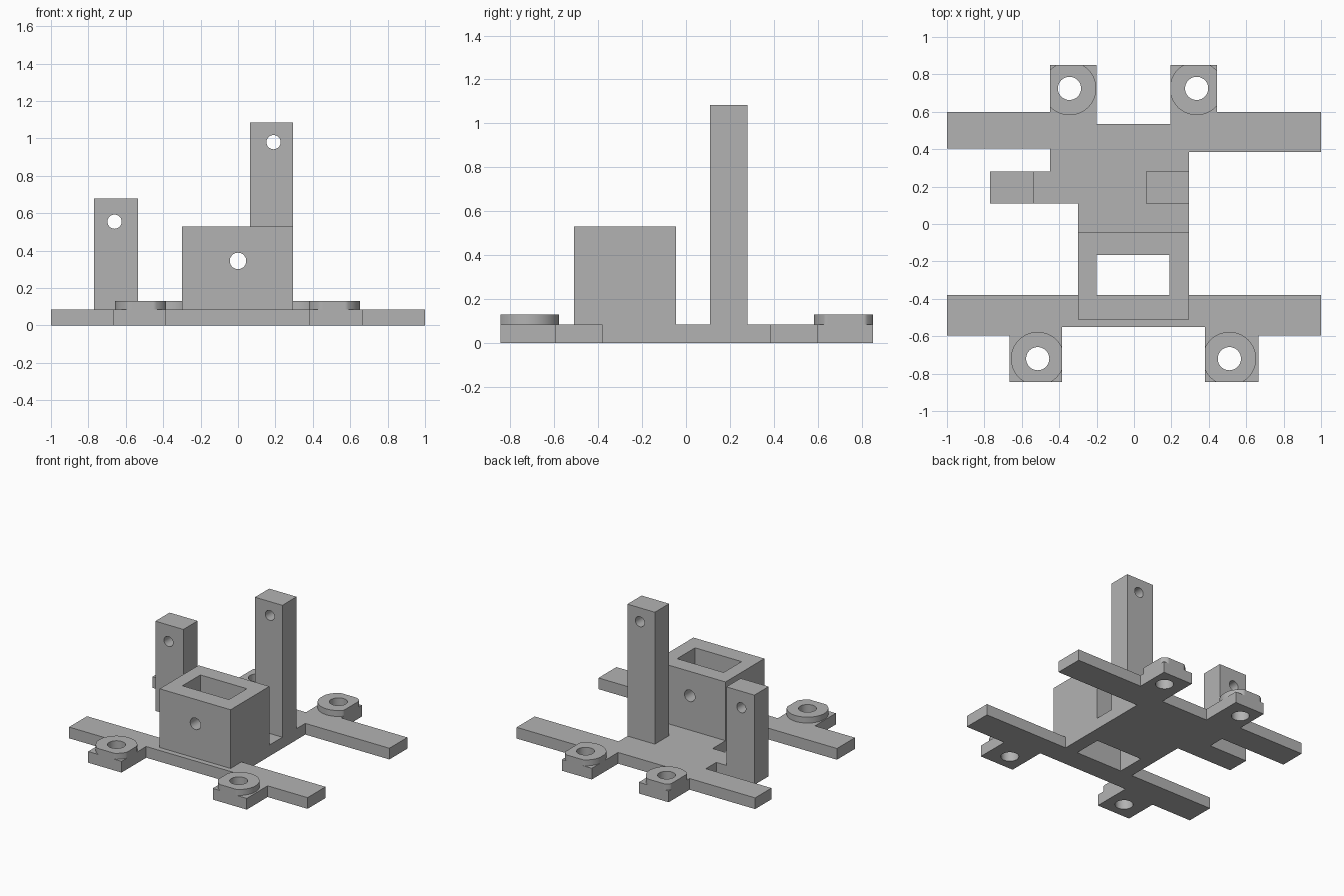
import bpy
import bmesh
import math
from mathutils import Matrix

if "Cube" in bpy.data.objects:
    bpy.data.objects.remove(bpy.data.objects["Cube"], do_unlink=True)

GREY = (0.45, 0.45, 0.45, 1.0)
mat = bpy.data.materials.new("plain grey")
mat.use_nodes = True
mat.diffuse_color = GREY
mat.node_tree.nodes["Principled BSDF"].inputs["Base Color"].default_value = GREY

PLATE = 0.085   # plate thickness
BOSS_TOP = 0.13


def make_object(name, bm):
    bmesh.ops.recalc_face_normals(bm, faces=bm.faces[:])
    mesh = bpy.data.meshes.new(name)
    bm.to_mesh(mesh)
    bm.free()
    mesh.materials.append(mat)
    obj = bpy.data.objects.new(name, mesh)
    bpy.context.collection.objects.link(obj)
    return obj


def prism(name, outline, z0, z1):
    """Extrude a flat outline from z0 up to z1."""
    bm = bmesh.new()
    face = bm.faces.new([bm.verts.new((x, y, z0)) for x, y in outline])
    top = bmesh.ops.extrude_face_region(bm, geom=[face])["geom"]
    verts = [v for v in top if isinstance(v, bmesh.types.BMVert)]
    bmesh.ops.translate(bm, verts=verts, vec=(0, 0, z1 - z0))
    return make_object(name, bm)


def block(name, x0, x1, y0, y1, z0, z1):
    return prism(name, [(x0, y0), (x1, y0), (x1, y1), (x0, y1)], z0, z1)


def rod(name, centre, radius, length, along_y=False):
    bm = bmesh.new()
    turn = Matrix.Rotation(math.pi / 2 if along_y else 0, 4, "X")
    bmesh.ops.create_cone(bm, cap_ends=True, segments=48, radius1=radius, radius2=radius,
                          depth=length, matrix=Matrix.Translation(centre) @ turn)
    return make_object(name, bm)


def cut(obj, cutters):
    for cutter in cutters:
        mod = obj.modifiers.new("cut", "BOOLEAN")
        mod.operation = "DIFFERENCE"
        mod.solver = "EXACT"
        mod.object = cutter
        bpy.context.view_layer.objects.active = obj
        bpy.ops.object.modifier_apply(modifier=mod.name)
        bpy.data.objects.remove(cutter, do_unlink=True)


def finish(obj):
    bpy.ops.object.select_all(action="DESELECT")
    obj.select_set(True)
    bpy.context.view_layer.objects.active = obj
    bpy.ops.object.shade_smooth_by_angle(angle=math.radians(30))


# Mounting tabs: name, screw centre, and the tab rectangle that trims the boss
tabs = [
    ("front_right", -0.515, -0.72, (-0.665, -0.385, -0.845, -0.5)),
    ("front_left", 0.51, -0.72, (0.38, 0.665, -0.845, -0.5)),
    ("back_right", -0.345, 0.725, (-0.45, -0.2, 0.5, 0.85)),
    ("back_left", 0.335, 0.725, (0.195, 0.445, 0.5, 0.85)),
]


def screw_hole(x, y):
    return rod("hole_cutter", (x, y, 0.05), 0.062, 0.4)


def shaft_hole(x, y, z, radius):
    return rod("hole_cutter", (x, y, z), radius, 1.0, along_y=True)


def window():
    return block("window_cutter", -0.2, 0.19, -0.38, -0.165, -0.2, 0.8)


# Base plate with bars, tabs and side arm
plate = prism("base_plate", [
    (-1, -0.595), (-0.665, -0.595), (-0.665, -0.845), (-0.385, -0.845),
    (-0.385, -0.55), (0.38, -0.55), (0.38, -0.845), (0.665, -0.845),
    (0.665, -0.595), (1, -0.595), (1, -0.38), (0.295, -0.38),
    (0.295, 0.385), (1, 0.385), (1, 0.6), (0.445, 0.6),
    (0.445, 0.85), (0.195, 0.85), (0.195, 0.535), (-0.2, 0.535),
    (-0.2, 0.85), (-0.45, 0.85), (-0.45, 0.6), (-1, 0.6),
    (-1, 0.405), (-0.45, 0.405), (-0.45, 0.28), (-0.77, 0.28),
    (-0.77, 0.11), (-0.3, 0.11), (-0.3, -0.38), (-1, -0.38)], 0, PLATE)
cut(plate, [window()] + [screw_hole(x, y) for _, x, y, _ in tabs])
finish(plate)

# Round bosses, trimmed flush with the tab edges
for name, x, y, (x0, x1, y0, y1) in tabs:
    ring = []
    for i in range(96):
        a = math.tau * i / 96
        px = min(max(x + 0.143 * math.cos(a), x0), x1)
        py = min(max(y + 0.143 * math.sin(a), y0), y1)
        ring.append((px, py))
    boss = prism(name + "_boss", ring, PLATE, BOSS_TOP)
    cut(boss, [screw_hole(x, y)])
    finish(boss)

# Hollow motor box with a shaft hole through both walls
box = block("motor_box", -0.3, 0.295, -0.51, -0.045, PLATE, 0.53)
cut(box, [window(), shaft_hole(0, -0.25, 0.345, 0.044)])
finish(box)

# Upright axle posts
for name, x0, x1, top, hx, hz in [("tall_post", 0.065, 0.295, 1.085, 0.19, 0.98),
                                  ("short_post", -0.77, -0.535, 0.68, -0.66, 0.555)]:
    post = block(name, x0, x1, 0.11, 0.28, PLATE, top)
    cut(post, [shaft_hole(hx, 0.2, hz, 0.038)])
    finish(post)
